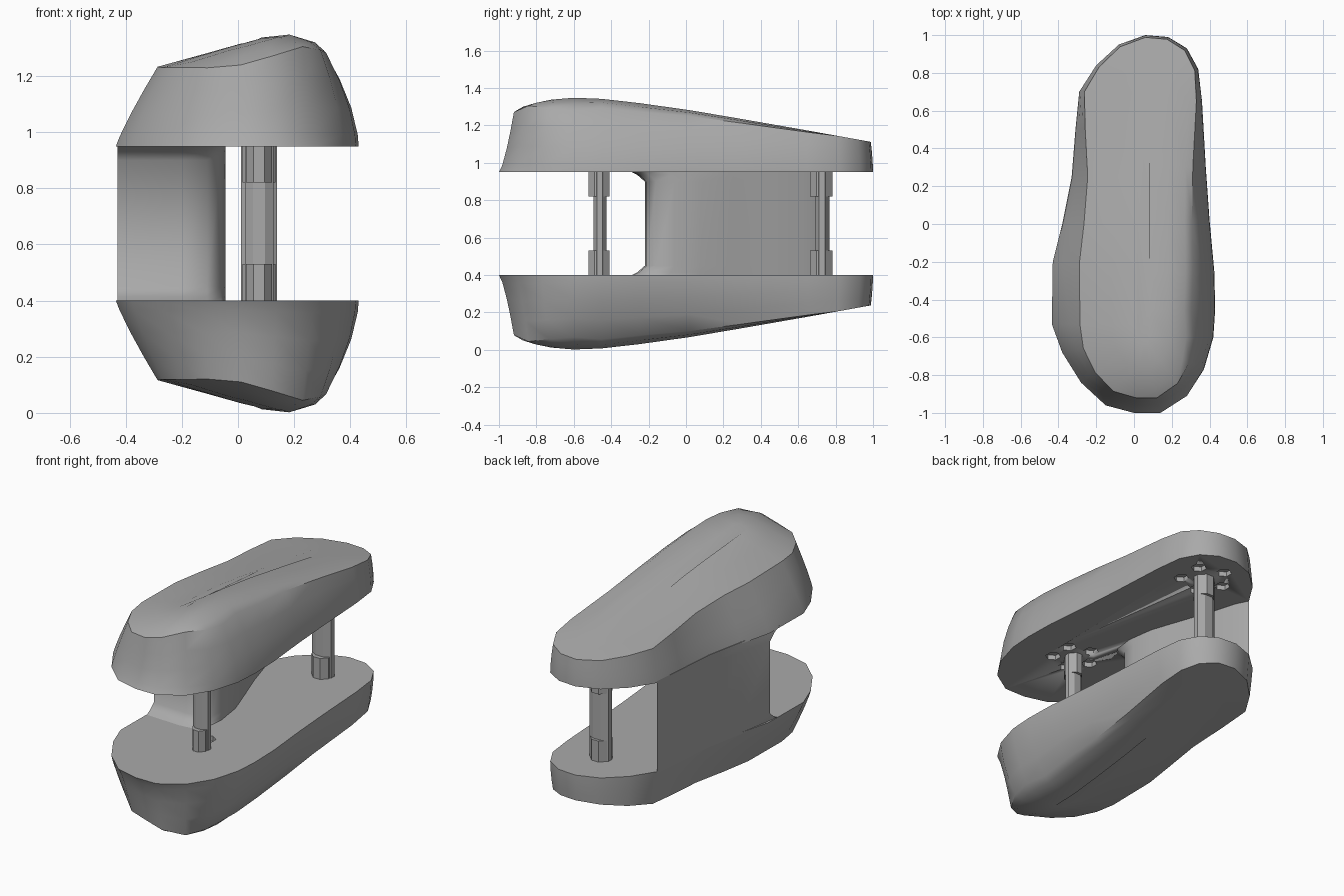
import bpy, bmesh, math
from mathutils import Vector

cube = bpy.data.objects.get("Cube")
if cube:
    bpy.data.objects.remove(cube, do_unlink=True)

grey = bpy.data.materials.new("plain grey")
grey.use_nodes = True
grey.diffuse_color = (0.4, 0.4, 0.4, 1)
grey.node_tree.nodes["Principled BSDF"].inputs["Base Color"].default_value = (0.4, 0.4, 0.4, 1)

MID = 0.675          # mirror height between the two shells
RIM = 0.95           # flat face of the upper shell


def finish(name, bm, angle=40):
    bmesh.ops.recalc_face_normals(bm, faces=bm.faces)
    mesh = bpy.data.meshes.new(name)
    bm.to_mesh(mesh)
    bm.free()
    ob = bpy.data.objects.new(name, mesh)
    bpy.context.collection.objects.link(ob)
    mesh.materials.append(grey)
    bpy.ops.object.select_all(action='DESELECT')
    ob.select_set(True)
    bpy.context.view_layer.objects.active = ob
    bpy.ops.object.shade_smooth_by_angle(angle=math.radians(angle))
    return ob


def loft(rings):
    """Skin closed rings of equal length and cap both ends."""
    bm = bmesh.new()
    rows = [[bm.verts.new(p) for p in ring] for ring in rings]
    n = len(rows[0])
    for a, b in zip(rows, rows[1:]):
        for i in range(n):
            j = (i + 1) % n
            bm.faces.new((a[i], a[j], b[j], b[i]))
    bm.faces.new(rows[0])
    bm.faces.new(rows[-1])
    return bm


def clamp(v, lo=0.0, hi=1.0):
    return max(lo, min(hi, v))


def interp(table, t):
    for (a, va), (b, vb) in zip(table, table[1:]):
        if t <= b:
            return va + (vb - va) * clamp((t - a) / (b - a))
    return table[-1][1]


# Plan outline of the shells
OUTLINE = [(0, -1), (.14, -1), (.28, -.91), (.37, -.77), (.42, -.6), (.43, -.45),
           (.425, -.25), (.4, .02), (.38, .3), (.36, .65), (.34, .82), (.28, .93),
           (.18, .99), (.06, 1), (-.08, .95), (-.2, .84), (-.29, .7), (-.31, .5),
           (-.33, .25), (-.38, 0), (-.43, -.2), (-.435, -.53), (-.38, -.68),
           (-.28, -.84), (-.15, -.96)]
# Ridge height along the length, and shoulder inset
RIDGE = [(-.95, 1.25), (-.88, 1.3), (-.75, 1.335), (-.6, 1.348), (-.4, 1.34),
         (0, 1.285), (.5, 1.2), (1, 1.11)]
SHOULDER = [(-1, .8), (-.75, .76), (-.45, .67), (.2, .76), (.7, .92), (1, .96)]


def top_height(x, y):
    fade = clamp((.8 - y) / 1.4)
    return interp(RIDGE, y) - fade * (.29 * max(0, .12 - x) + 5 * max(0, x - .2) ** 2)


def shell_point(p, s):
    c = Vector((.05, clamp(p[1], -.6, .7)))
    return c + (Vector(p) - c) * s


def shell_rings():
    rings = []
    for f in (0, .12, .4, .7, 1):            # side wall
        ring = []
        for p in OUTLINE:
            sh = interp(SHOULDER, p[1])
            q = shell_point(p, sh)
            power = .7 if p[1] < -.85 else (1.7 if p[0] > 0 else 1.15)
            xy = shell_point(p, 1 - (1 - sh) * f ** power)
            ring.append((xy.x, xy.y, RIM + (top_height(q.x, q.y) - RIM) * f))
        rings.append(ring)
    for k in (.85, .5, .12):                 # crowned top
        ring = []
        for p in OUTLINE:
            q = shell_point(p, interp(SHOULDER, p[1]) * k)
            ring.append((q.x, q.y, top_height(q.x, q.y)))
        rings.append(ring)
    return rings


def pocket_cutter():
    """Rings of shallow hexagonal pockets around both posts."""
    bm = bmesh.new()
    for cy, radius in ((-.46, .12), (.73, .135)):
        for i in range(5):
            a = math.tau * (i + .5) / 5
            made = bmesh.ops.create_cone(bm, cap_ends=True, segments=6, radius1=.045,
                                         radius2=.045, depth=.06)
            bmesh.ops.translate(bm, verts=made["verts"],
                                vec=(.075 + radius * math.cos(a), cy + radius * math.sin(a), RIM))
    return bm


# Upper and lower shells
for name, flip in (("upper_shell", False), ("lower_shell", True)):
    parts = []
    for part, bm in ((name, loft(shell_rings())), ("pocket_cutter", pocket_cutter())):
        if flip:
            for v in bm.verts:
                v.co.z = 2 * MID - v.co.z
        parts.append(finish(part, bm))
    shell, cutter = parts
    cutter.hide_render = True
    cut = shell.modifiers.new("pockets", 'BOOLEAN')
    cut.operation = 'DIFFERENCE'
    cut.object = cutter
    bpy.context.view_layer.objects.active = shell
    bpy.ops.object.modifier_apply(modifier=cut.name)
    bpy.data.objects.remove(cutter, do_unlink=True)

# Side wall joining the shells, flared at both ends
INNER = [(-.43, -.21), (-.2, -.22), (-.11, -.21), (-.06, -.16), (-.045, -.06),
         (-.07, .08), (-.13, .25), (-.2, .45), (-.25, .62), (-.29, .7)]
OUTER = [(-.31, .5), (-.33, .25), (-.38, 0)]
rings = []
for z, flare in ((.39, .09), (.415, .04), (.45, 0), (.9, 0), (.935, .04), (.96, .09)):
    ring = [(x, y - flare * clamp((.1 - y) / .3), z) for x, y in INNER]
    ring += [(x, y, z) for x, y in OUTER]
    rings.append(ring)
finish("side_wall", loft(rings), 50)


# Posts with collars at both ends
def prism(name, cx, cy, wx, wy, z0, z1):
    ring = [(cx + wx * math.cos(a), cy + wy * math.sin(a))
            for a in (math.tau * (i + .5) / 8 for i in range(8))]
    finish(name, loft([[(x, y, z) for x, y in ring] for z in (z0, z1)]), 20)


for side, cy, wx, wy in (("front", -.46, .055, .038), ("back", .728, .07, .042)):
    prism(side + "_post", .075, cy, wx, wy, .37, .98)
    for end, z0, z1 in (("lower", .37, .53), ("upper", .82, .98)):
        prism(side + "_" + end + "_collar", .075, cy - .005, wx * .9, wy + .024, z0, z1)
